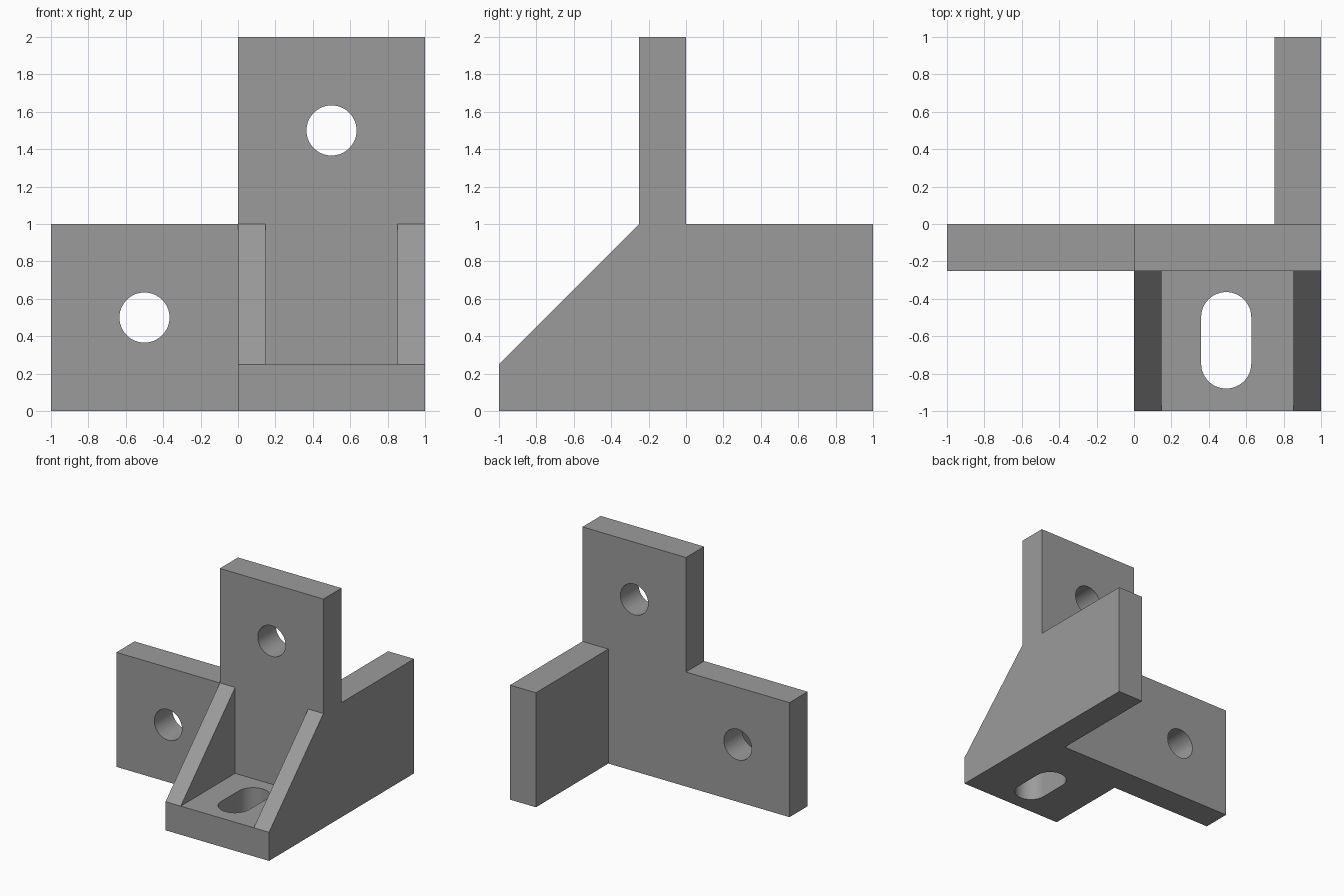
import bpy, bmesh, math
from mathutils import Vector

if "Cube" in bpy.data.objects:
    bpy.data.objects.remove(bpy.data.objects["Cube"])

grey = bpy.data.materials.new("grey")
grey.diffuse_color = (0.33, 0.33, 0.33, 1)
grey.use_nodes = True
grey.node_tree.nodes["Principled BSDF"].inputs["Base Color"].default_value = grey.diffuse_color


def prism(name, pts, axis, lo, hi):
    """Extrude a 2D profile along an axis (the other two axes in x, y, z order)."""
    def place(p, t):
        c = list(p)
        c.insert("xyz".index(axis), t)
        return Vector(c)
    bm = bmesh.new()
    face = bm.faces.new([bm.verts.new(place(p, lo)) for p in pts])
    ext = bmesh.ops.extrude_face_region(bm, geom=[face])
    step = place((0, 0), hi - lo)
    bmesh.ops.translate(bm, vec=step, verts=[v for v in ext["geom"] if isinstance(v, bmesh.types.BMVert)])
    bmesh.ops.recalc_face_normals(bm, faces=bm.faces)
    mesh = bpy.data.meshes.new(name)
    bm.to_mesh(mesh)
    bm.free()
    mesh.materials.append(grey)
    obj = bpy.data.objects.new(name, mesh)
    bpy.context.collection.objects.link(obj)
    return obj


def slot(cx, cy, r, half=0.0, n=24):
    """Circle outline, stretched along its second axis into a slot."""
    pts = []
    for side in (1, -1):
        start = 0 if side > 0 else math.pi
        count = n + 1 if half else n
        for i in range(count):
            a = start + math.pi * i / n
            pts.append((cx + r * math.cos(a), cy + side * half + r * math.sin(a)))
    return pts


def combine(target, tool, operation):
    mod = target.modifiers.new(operation, 'BOOLEAN')
    mod.operation = operation
    mod.solver = 'EXACT'
    mod.object = tool
    bpy.context.view_layer.objects.active = target
    bpy.ops.object.modifier_apply(modifier=mod.name)
    bpy.data.objects.remove(tool)


# L-shaped upright plate
bracket = prism("bracket", [(-1, 0), (1, 0), (1, 2), (0, 2), (0, 1), (-1, 1)], 'y', -0.25, 0)

# Foot plate, rear wing and the two sloped ribs
foot = prism("foot", [(0, -1), (1, -1), (1, -0.1), (0, -0.1)], 'z', 0, 0.25)
wing = prism("rear_wing", [(0.75, -0.1), (1, -0.1), (1, 1), (0.75, 1)], 'z', 0, 1)
rib = [(-1, 0), (-0.1, 0), (-0.1, 1), (-0.25, 1), (-1, 0.25)]
left_rib = prism("left_rib", rib, 'x', 0, 0.147)
right_rib = prism("right_rib", rib, 'x', 0.853, 1)
for part in (foot, wing, left_rib, right_rib):
    combine(bracket, part, 'UNION')

# Round bolt holes and the slotted foot hole
for x, z in ((-0.5, 0.5), (0.5, 1.5)):
    combine(bracket, prism("bolt_hole", slot(x, z, 0.134), 'y', -0.5, 0.25), 'DIFFERENCE')
combine(bracket, prism("foot_slot", slot(0.493, -0.622, 0.134, 0.124), 'z', -0.2, 0.5), 'DIFFERENCE')

# Merge flat regions and smooth only the hole walls
bm = bmesh.new()
bm.from_mesh(bracket.data)
bmesh.ops.remove_doubles(bm, verts=bm.verts, dist=1e-5)
bmesh.ops.dissolve_limit(bm, angle_limit=math.radians(1), verts=bm.verts, edges=bm.edges)
bm.to_mesh(bracket.data)
bm.free()
bpy.ops.object.select_all(action='DESELECT')
bracket.select_set(True)
bpy.context.view_layer.objects.active = bracket
bpy.ops.object.shade_smooth_by_angle(angle=math.radians(30))
